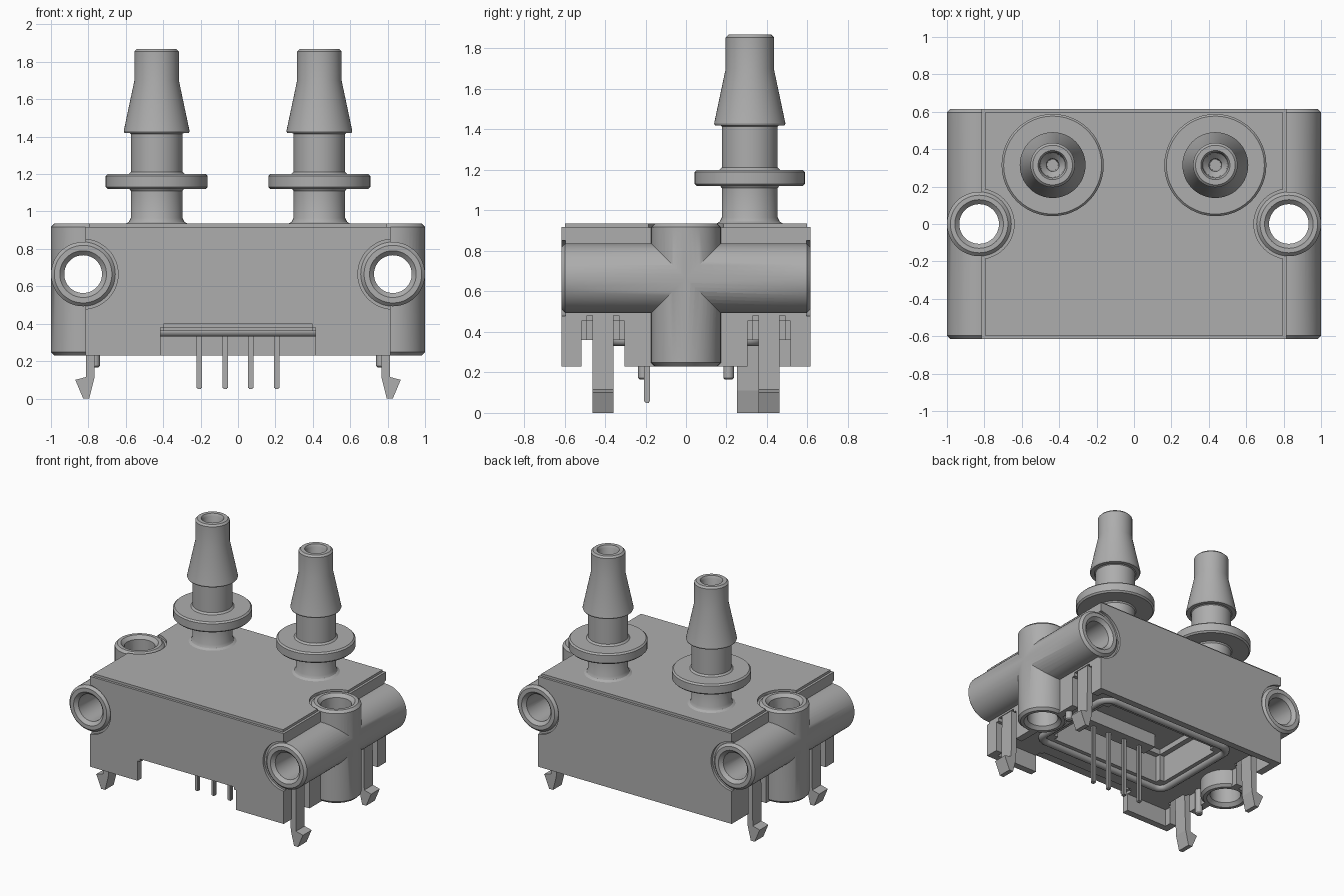
import bpy
import bmesh
import math
from mathutils import Matrix

cube = bpy.data.objects.get("Cube")
if cube:
    bpy.data.objects.remove(cube, do_unlink=True)

grey = bpy.data.materials.new("plain grey")
grey.use_nodes = True
colour = (0.42, 0.42, 0.42, 1)
grey.diffuse_color = colour
grey.node_tree.nodes["Principled BSDF"].inputs["Base Color"].default_value = colour


def finish(name, bm):
    bmesh.ops.recalc_face_normals(bm, faces=bm.faces)
    mesh = bpy.data.meshes.new(name)
    bm.to_mesh(mesh)
    bm.free()
    mesh.materials.append(grey)
    obj = bpy.data.objects.new(name, mesh)
    bpy.context.collection.objects.link(obj)
    return obj


def box(name, x, y, z, chamfer=0, only_top=False):
    """Box from (low, high) ranges."""
    bm = bmesh.new()
    bmesh.ops.create_cube(bm, size=1)
    for v in bm.verts:
        v.co = [r[0] + (c + 0.5) * (r[1] - r[0]) for r, c in zip((x, y, z), v.co)]
    if chamfer:
        edges = [e for e in bm.edges
                 if not only_top or all(v.co.z > z[1] - 0.001 for v in e.verts)]
        bmesh.ops.bevel(bm, geom=edges, offset=chamfer, segments=2, affect='EDGES')
    return finish(name, bm)


def lathe(name, profile, place, along_y=False, steps=48):
    """Spin an (r, height) profile about its own axis, then put it in place."""
    bm = bmesh.new()
    verts = [bm.verts.new((r, 0, h)) for r, h in profile]
    edges = [bm.edges.new(pair) for pair in zip(verts, verts[1:])]
    bmesh.ops.spin(bm, geom=verts + edges, cent=(0, 0, 0), axis=(0, 0, 1),
                   angle=math.tau, steps=steps, use_duplicate=False)
    bmesh.ops.remove_doubles(bm, verts=bm.verts, dist=0.0001)
    turn = Matrix.Rotation(math.pi / 2, 4, 'X') if along_y else Matrix()
    bmesh.ops.transform(bm, matrix=Matrix.Translation(place) @ turn, verts=bm.verts)
    return finish(name, bm)


def combine(target, tool, operation):
    mod = target.modifiers.new("combine", 'BOOLEAN')
    mod.operation = operation
    mod.solver = 'EXACT'
    mod.object = tool
    bpy.context.view_layer.objects.active = target
    bpy.ops.object.modifier_apply(modifier=mod.name)
    bpy.data.objects.remove(tool, do_unlink=True)


def smooth(obj):
    bpy.ops.object.select_all(action='DESELECT')
    obj.select_set(True)
    bpy.context.view_layer.objects.active = obj
    bpy.ops.object.shade_smooth_by_angle(angle=math.radians(30))


def rod(r, low, high, rim=0.0):
    """Closed profile, with rim chamfering the ends (negative flares them)."""
    c = abs(rim)
    return [(0, low), (r - rim, low), (r, low + c), (r, high - c), (r - rim, high), (0, high)]


HALF_Y, BASE, TOP = 0.615, 0.23, 0.935
BOSS_X, BOSS_Z, BOSS_R = 0.828, 0.665, 0.172
SIDES = (-1, 1)
LEG_Y = {1: (-0.41, 0.41), -1: (-0.41, 0.305)}

# Housing, hollow from below
housing = box("housing", (-0.815, 0.815), (-HALF_Y, HALF_Y), (BASE, TOP), 0.018, True)
combine(housing, box("cavity", (-0.76, 0.76), (-0.565, 0.565), (0.1, 0.36)), 'DIFFERENCE')
combine(housing, box("recess", (-0.5, 0.5), (-0.31, 0.31), (0.3, 0.6), 0.04), 'DIFFERENCE')
combine(housing, box("front_notch", (-0.415, 0.415), (-0.7, -0.5), (0.1, 0.4), 0.02), 'DIFFERENCE')

# Slots around the latch legs and relief rings around the bosses
for s in SIDES:
    for y in LEG_Y[s]:
        xs = sorted((s * 0.72, s * 0.9))
        combine(housing, box("leg_slot", xs, (y - 0.105, y + 0.105), (0.1, 0.48), 0.025), 'DIFFERENCE')
    combine(housing, lathe("relief", rod(0.187, TOP - 0.02, 1), (s * BOSS_X, 0, 0)), 'DIFFERENCE')
    for e in SIDES:
        combine(housing, lathe("relief", rod(0.187, -0.05, 0.05),
                               (s * BOSS_X, e * (HALF_Y + 0.03), BOSS_Z), True), 'DIFFERENCE')

# Crossed screw bosses with countersunk through holes
for s in SIDES:
    combine(housing, lathe("upright_boss", rod(BOSS_R, BASE, TOP, 0.018),
                           (s * BOSS_X, 0, 0)), 'UNION')
    combine(housing, lathe("cross_boss", rod(BOSS_R, -HALF_Y, HALF_Y, 0.018),
                           (s * BOSS_X, 0, BOSS_Z), True), 'UNION')
for s in SIDES:
    combine(housing, lathe("upright_hole", rod(0.106, BASE - 0.001, TOP + 0.001, -0.025),
                           (s * BOSS_X, 0, 0)), 'DIFFERENCE')
    combine(housing, lathe("cross_hole", rod(0.101, -HALF_Y - 0.001, HALF_Y + 0.001, -0.025),
                           (s * BOSS_X, 0, BOSS_Z), True), 'DIFFERENCE')
smooth(housing)

# Barbed hose ports with stepped bores
port_profile = [
    (0, 0.9), (0.165, 0.9), (0.165, 0.935), (0.148, 0.945), (0.138, 0.965),
    (0.138, 1.11), (0.145, 1.12), (0.262, 1.12), (0.273, 1.131), (0.273, 1.189),
    (0.262, 1.2), (0.15, 1.2), (0.138, 1.212), (0.138, 1.415), (0.145, 1.42),
    (0.172, 1.42), (0.176, 1.43), (0.119, 1.7), (0.119, 1.855), (0.106, 1.868),
    (0.078, 1.868), (0.068, 1.85), (0.064, 1.4), (0.034, 1.37), (0.03, 0.96), (0, 0.96),
]
for s, side in zip(SIDES, ("right", "left")):
    smooth(lathe(side + "_hose_port", port_profile, (s * 0.435, 0.315, 0)))

# Snap legs with outward hooks
leg_outline = [(0.755, 0.5), (0.81, 0.5), (0.812, 0.115), (0.87, 0.1),
               (0.828, 0), (0.795, 0), (0.768, 0.11)]
for s in SIDES:
    for y in LEG_Y[s]:
        bm = bmesh.new()
        face = bm.faces.new([bm.verts.new((s * x, y - 0.052, z)) for x, z in leg_outline])
        swept = bmesh.ops.extrude_face_region(bm, geom=[face])["geom"]
        bmesh.ops.translate(bm, vec=(0, 0.104, 0),
                            verts=[v for v in swept if isinstance(v, bmesh.types.BMVert)])
        finish("snap_leg", bm)

# Locating pegs
for s in SIDES:
    smooth(lathe("locating_peg", rod(0.026, 0.165, 0.4, 0.008), (s * 0.765, s * 0.21, 0), steps=20))

# Terminal pins and the carrier they hang from
for i in range(4):
    x = -0.207 + i * 0.138
    box("terminal_pin", (x - 0.015, x + 0.015), (-0.207, -0.177), (0.05, 0.61), 0.006)
box("pin_carrier", (-0.3, 0.3), (-0.25, -0.13), (0.5, 0.61))

# Rounded sealing ridge on the underside
path = []
for n, (sx, sy) in enumerate(((1, 1), (-1, 1), (-1, -1), (1, -1))):
    for k in range(7):
        a = (n + k / 6) * math.pi / 2
        path.append((sx * 0.48 + 0.08 * math.cos(a), sy * 0.29 + 0.08 * math.sin(a), 0.36, 1))
curve = bpy.data.curves.new("sealing_ridge", 'CURVE')
curve.dimensions = '3D'
curve.bevel_depth = 0.03
curve.bevel_resolution = 3
spline = curve.splines.new('POLY')
spline.points.add(len(path) - 1)
for point, co in zip(spline.points, path):
    point.co = co
spline.use_cyclic_u = True
curve.materials.append(grey)
bpy.context.collection.objects.link(bpy.data.objects.new("sealing_ridge", curve))
